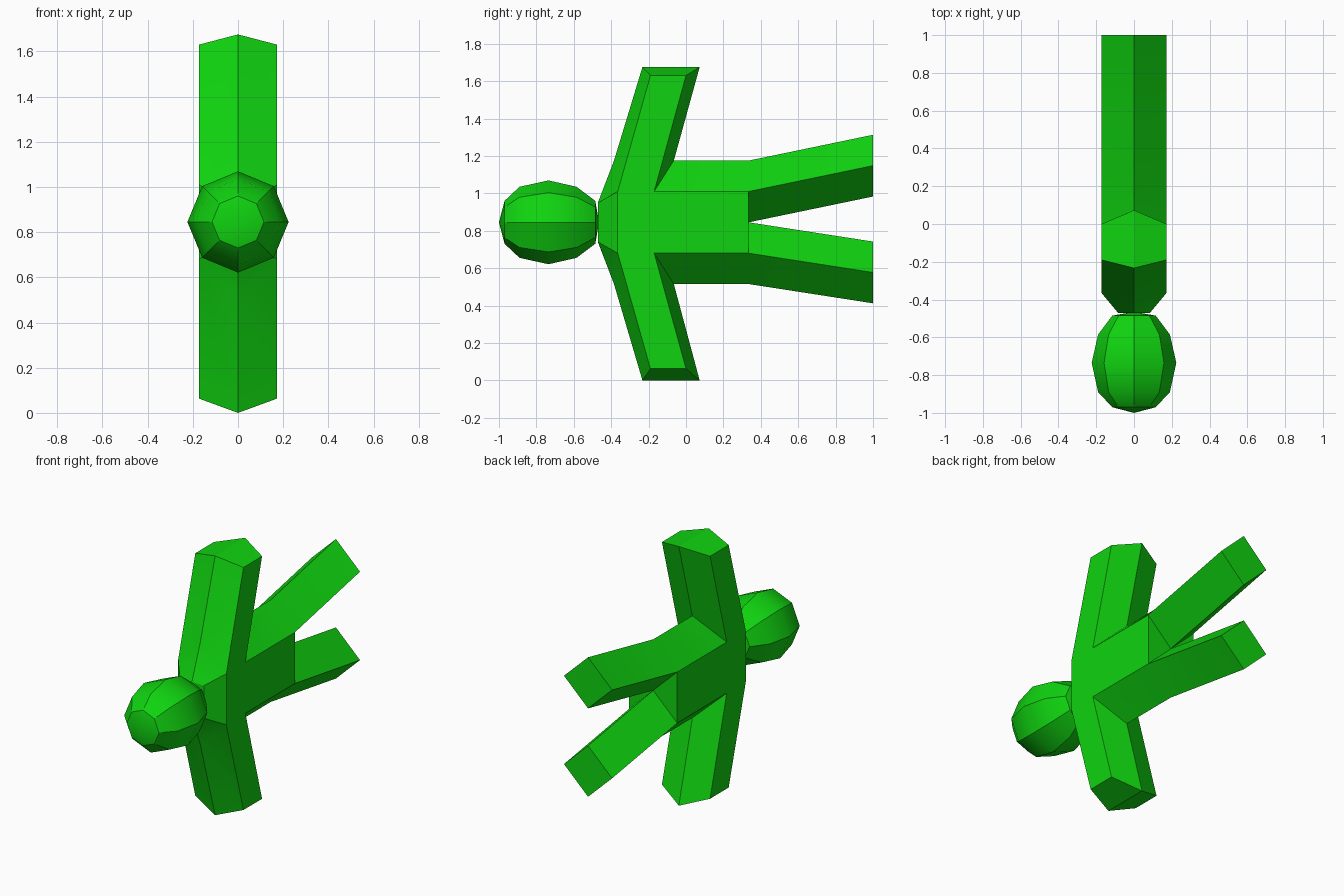
import bpy, bmesh, math

if "Cube" in bpy.data.objects:
    bpy.data.objects.remove(bpy.data.objects["Cube"])

green = bpy.data.materials.new("bright green")
green.use_nodes = True
COLOR = (0.005, 0.65, 0.005, 1)
green.diffuse_color = COLOR
green.node_tree.nodes["Principled BSDF"].inputs["Base Color"].default_value = COLOR

MID = 0.845   # height of the body axis
W = 0.172     # half width of body and limbs
FLAT = 0.165  # half height of the flat flank
RIDGE = 0.33  # half height of the ridge


def finish(bm, name, angle):
    bmesh.ops.remove_doubles(bm, verts=bm.verts, dist=0.0005)
    bmesh.ops.recalc_face_normals(bm, faces=bm.faces)
    mesh = bpy.data.meshes.new(name)
    bm.to_mesh(mesh)
    bm.free()
    mesh.materials.append(green)
    ob = bpy.data.objects.new(name, mesh)
    bpy.context.collection.objects.link(ob)
    bpy.ops.object.select_all(action='DESELECT')
    ob.select_set(True)
    bpy.context.view_layer.objects.active = ob
    bpy.ops.object.shade_smooth_by_angle(angle=math.radians(angle))


def face(bm, points):
    return bm.faces.new([bm.verts.new(p) for p in points])


def loft(bm, rings, skip=()):
    """Bridge rings of points; skip holds (ring, side) pairs left open."""
    for r, (a, b) in enumerate(zip(rings, rings[1:])):
        n = len(a)
        for i in range(n):
            if (r, i) not in skip:
                j = (i + 1) % n
                face(bm, [a[i], a[j], b[j], b[i]])


def body_ring(y_ridge, y_side, w=W, flat=FLAT, ridge=RIDGE):
    return [(0, y_ridge, MID + ridge), (w, y_side, MID + flat), (w, y_side, MID - flat),
            (0, y_ridge, MID - ridge), (-w, y_side, MID - flat), (-w, y_side, MID + flat)]


def arm_ring(front, side_front, side_back, back, z_ridge, z_side):
    return [(0, front, z_ridge), (W, side_front, z_side), (W, side_back, z_side),
            (0, back, z_ridge), (-W, side_back, z_side), (-W, side_front, z_side)]


def leg_ring(y, z):
    return [(0, y, z + FLAT), (W, y, z), (0, y, z - FLAT), (-W, y, z)]


body = bmesh.new()

# torso: neck, shoulders, armpits, hips, open where the arms join
neck = body_ring(-0.47, -0.47, 0.085, 0.105, 0.108)
hips = body_ring(0.335, 0.335)
loft(body, [neck, body_ring(-0.385, -0.365), body_ring(-0.065, -0.17), hips],
     skip={(1, 0), (1, 2), (1, 3), (1, 5)})
face(body, neck)

# crotch
for s in (1, -1):
    face(body, [(s * W, 0.335, MID + FLAT), (s * W, 0.335, MID - FLAT), (0, 0.335, MID)])

# arms and legs, upper side then lower side
for s, tip_ridge, tip_side, leg_shift in ((1, 0.83, 0.785, 0.138), (-1, 0.845, 0.782, 0.103)):
    root = arm_ring(-0.385, -0.365, -0.17, -0.065, MID + s * RIDGE, MID + s * FLAT)
    tip = arm_ring(-0.233, -0.19, 0.0, 0.073, MID + s * tip_ridge, MID + s * tip_side)
    loft(body, [root, tip])
    face(body, tip[:4])
    face(body, tip[3:] + tip[:1])

    thigh = leg_ring(0.335, MID + s * FLAT)
    foot = leg_ring(1.0, MID + s * (FLAT + leg_shift))
    loft(body, [thigh, foot])
    face(body, foot)
finish(body, "body", 15)

# head: eight-sided turned shape along y
head = bmesh.new()
profile = [(-0.97, 0.115), (-0.89, 0.19), (-0.735, 0.224), (-0.585, 0.19), (-0.485, 0.115)]
rings = [[(r * math.cos(k * math.pi / 4), y, MID + r * math.sin(k * math.pi / 4))
          for k in range(8)] for y, r in profile]
loft(head, rings)
for ring, pole in ((rings[0], -1.0), (rings[-1], -0.465)):
    for k in range(8):
        face(head, [ring[k], ring[(k + 1) % 8], (0, pole, MID)])
finish(head, "head", 30)
